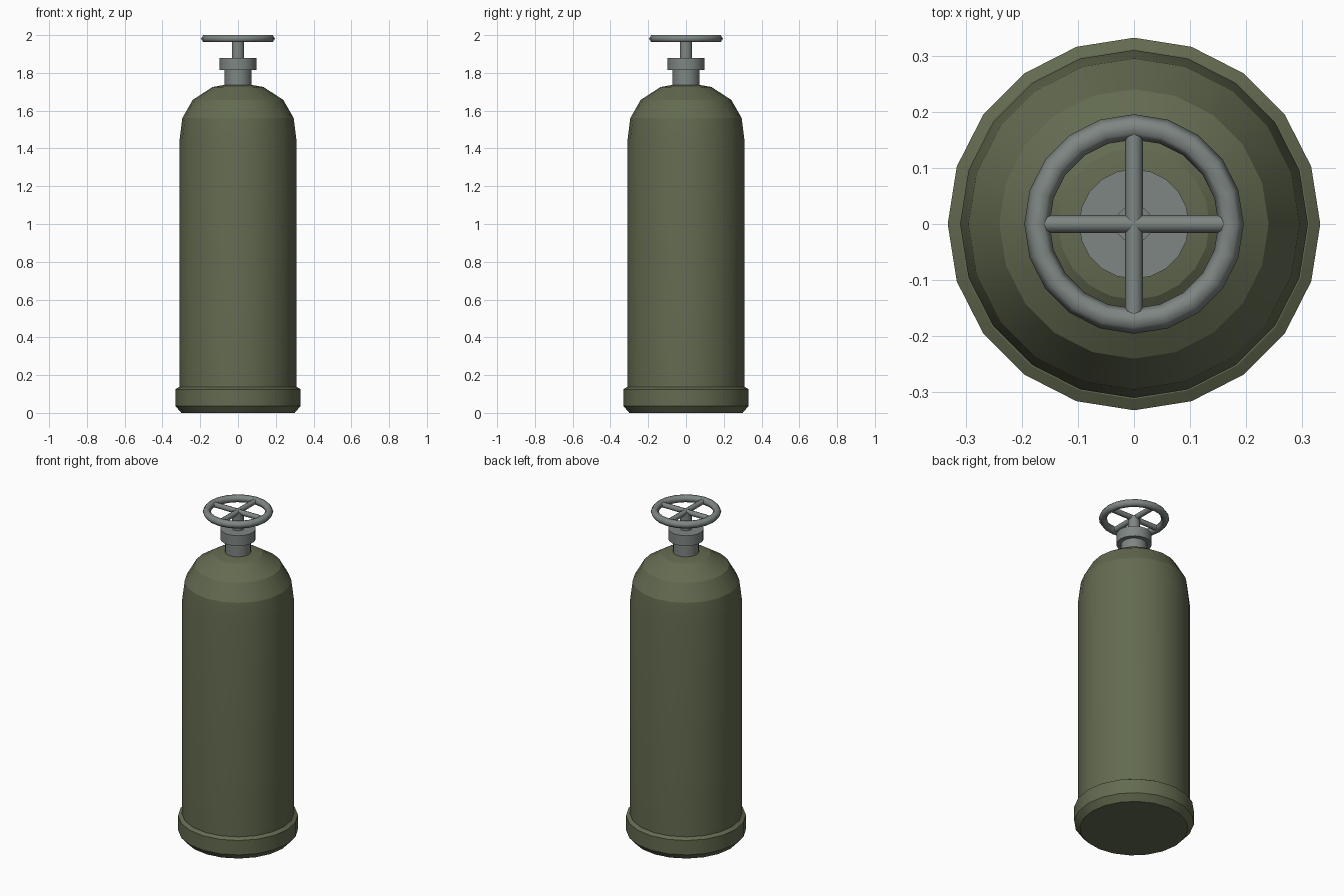
import bpy, bmesh, math
from mathutils import Matrix

SIDES = 20

cube = bpy.data.objects.get("Cube")
if cube:
    bpy.data.objects.remove(cube, do_unlink=True)


def make_material(name, colour):
    mat = bpy.data.materials.new(name)
    mat.use_nodes = True
    mat.diffuse_color = (*colour, 1)
    mat.node_tree.nodes["Principled BSDF"].inputs["Base Color"].default_value = (*colour, 1)
    return mat


green = make_material("olive green paint", (0.125, 0.145, 0.08))
grey = make_material("grey metal", (0.21, 0.24, 0.225))


def finish(name, bm, mat, angle):
    bmesh.ops.recalc_face_normals(bm, faces=bm.faces)
    mesh = bpy.data.meshes.new(name)
    bm.to_mesh(mesh)
    bm.free()
    mesh.materials.append(mat)
    obj = bpy.data.objects.new(name, mesh)
    bpy.context.collection.objects.link(obj)
    bpy.ops.object.select_all(action="DESELECT")
    obj.select_set(True)
    bpy.context.view_layer.objects.active = obj
    bpy.ops.object.shade_smooth_by_angle(angle=math.radians(angle))
    return obj


def lathe(name, profile, mat, angle=20, closed=False):
    """Turn an (r, z) profile around z; open profiles get flat end caps."""
    bm = bmesh.new()
    rings = [[bm.verts.new((r * math.cos(a), r * math.sin(a), z))
              for a in (math.tau * i / SIDES for i in range(SIDES))]
             for r, z in profile]
    pairs = list(zip(rings, rings[1:]))
    if closed:
        pairs.append((rings[-1], rings[0]))
    else:
        bm.faces.new(rings[0])
        bm.faces.new(rings[-1])
    for low, high in pairs:
        for i in range(SIDES):
            j = (i + 1) % SIDES
            bm.faces.new((low[i], low[j], high[j], high[i]))
    return finish(name, bm, mat, angle)


# Tank with stepped dome
lathe("tank_body", [(0.31, 0.05), (0.31, 1.44), (0.295, 1.56), (0.24, 1.657),
                    (0.135, 1.725), (0.07, 1.737)], green)

# Chamfered foot ring
lathe("base_ring", [(0.3, 0), (0.332, 0.037), (0.332, 0.125), (0.312, 0.137)], green)

# Valve: neck, collar and stem
lathe("valve_neck", [(0.072, 1.71), (0.072, 1.82)], grey)
lathe("valve_collar", [(0.098, 1.815), (0.098, 1.878)], grey)
lathe("valve_stem", [(0.033, 1.87), (0.033, 1.984)], grey)

# Hand wheel rim with a six-sided section
WHEEL_Z = 1.981
section = [(0.173 + 0.0225 * math.cos(a), WHEEL_Z + 0.0215 * math.sin(a))
           for a in (math.tau * i / 6 for i in range(6))]
lathe("wheel_rim", section, grey, angle=65, closed=True)

# Two crossing spokes
for name, axis in (("wheel_spoke_side", "Y"), ("wheel_spoke_front", "X")):
    bm = bmesh.new()
    bmesh.ops.create_cone(bm, cap_ends=True, segments=8, radius1=0.016,
                          radius2=0.016, depth=0.32,
                          matrix=Matrix.Translation((0, 0, WHEEL_Z))
                          @ Matrix.Rotation(math.pi / 2, 4, axis))
    finish(name, bm, grey, 50)
